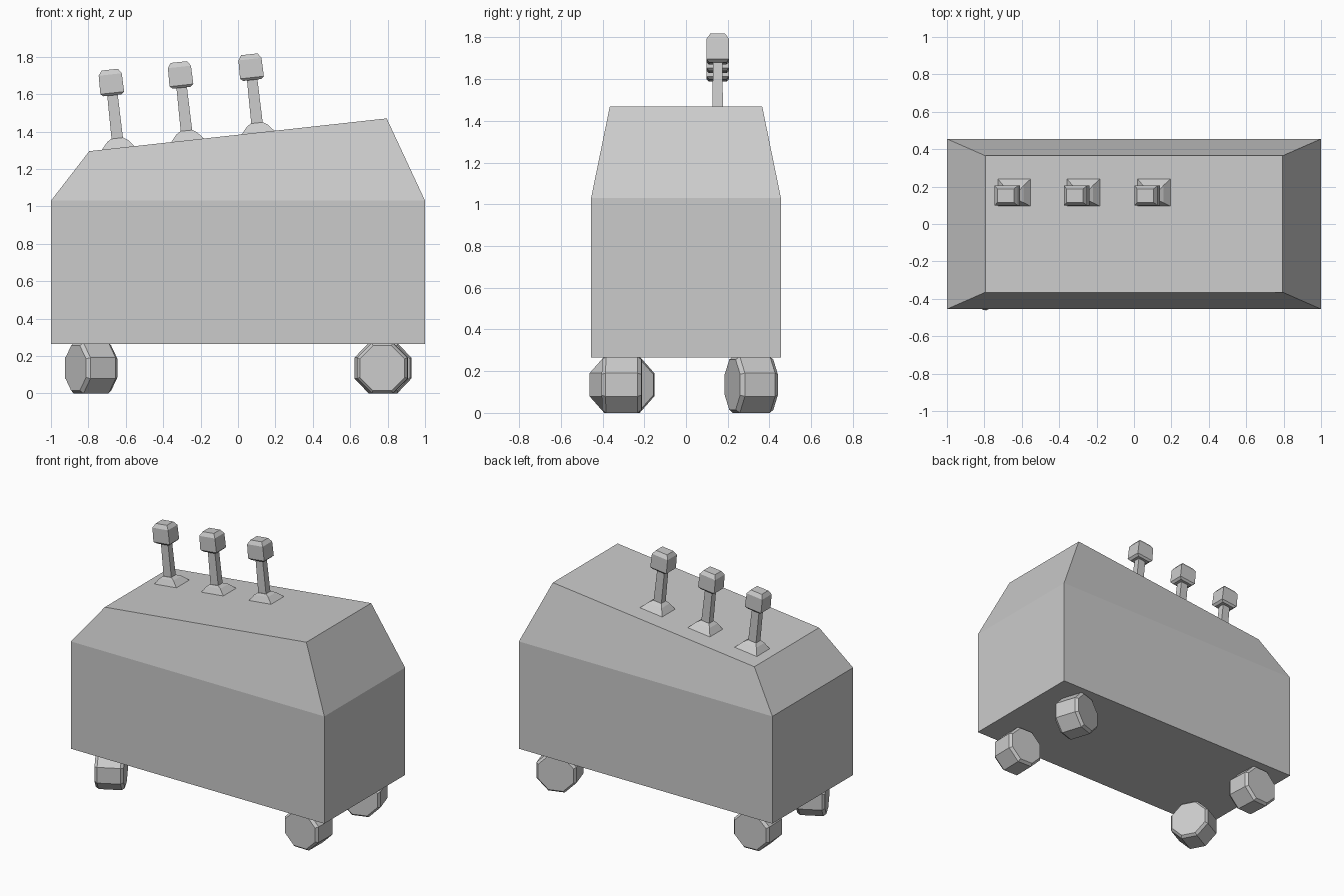
import bpy, bmesh
from math import radians, pi, cos, sin, atan
from mathutils import Matrix

if "Cube" in bpy.data.objects:
    bpy.data.objects.remove(bpy.data.objects["Cube"])


def loft(name, rings, loc=(0, 0, 0), rot=(0, 0, 0)):
    """Skin a stack of equal-length closed rings and cap both ends."""
    bm = bmesh.new()
    vr = [[bm.verts.new(p) for p in ring] for ring in rings]
    n = len(vr[0])
    for a, b in zip(vr, vr[1:]):
        for i in range(n):
            j = (i + 1) % n
            bm.faces.new((a[i], a[j], b[j], b[i]))
    bm.faces.new(vr[0][::-1])
    bm.faces.new(vr[-1])
    bmesh.ops.recalc_face_normals(bm, faces=bm.faces)
    mesh = bpy.data.meshes.new(name)
    bm.to_mesh(mesh)
    bm.free()
    ob = bpy.data.objects.new(name, mesh)
    ob.location = loc
    ob.rotation_euler = rot
    bpy.context.collection.objects.link(ob)
    return ob


def rect(hx, hy, z, slope=0.0, cy=0.0):
    """Rectangular ring; slope raises z along x."""
    return [(sx * hx, cy + sy * hy, z + slope * sx * hx)
            for sx, sy in ((-1, -1), (1, -1), (1, 1), (-1, 1))]


def octagon(apothem, y):
    r = apothem / cos(pi / 8)
    return [(r * cos(pi / 8 + k * pi / 4), y, r * sin(pi / 8 + k * pi / 4))
            for k in range(8)]


SLOPE, ROOF_Z = 0.11, 1.3825

# Body: box with a tapered, sloping lid
loft("body", [rect(1, 0.455, 0.265), rect(1, 0.455, 1.03),
              rect(0.795, 0.365, ROOF_Z, SLOPE)])

# Chamfered eight-sided caster wheels, each swivelled differently
for name, x, y, turn in (("front_left_wheel", -0.785, -0.307, -62),
                         ("front_right_wheel", 0.773, -0.307, -1),
                         ("back_left_wheel", -0.785, 0.31, 3),
                         ("back_right_wheel", 0.775, 0.313, 18)):
    loft(name, [octagon(0.12, -0.095), octagon(0.135, -0.076),
                octagon(0.135, 0.076), octagon(0.12, 0.095)],
         (x, y, 0.135), (0, 0, radians(turn)))

# Levers standing square to the sloping roof
tilt = (0, -atan(SLOPE), 0)
for i, x in enumerate((-0.64, -0.27, 0.107), 1):
    loc = (x, 0.152, ROOF_Z + SLOPE * x)
    loft(f"lever_base_{i}", [rect(0.09, 0.074, -0.01, cy=0.016),
                             rect(0.088, 0.073, 0.0, cy=0.016),
                             rect(0.055, 0.046, 0.038, cy=0.008),
                             rect(0.033, 0.028, 0.052)], loc, tilt)
    loft(f"lever_shaft_{i}", [rect(0.031, 0.025, 0.03),
                              rect(0.028, 0.023, 0.295)], loc, tilt)
    loft(f"lever_knob_{i}", [rect(0.048, 0.042, 0.283),
                             rect(0.064, 0.054, 0.296),
                             rect(0.062, 0.053, 0.395),
                             rect(0.044, 0.036, 0.421)], loc, tilt)
